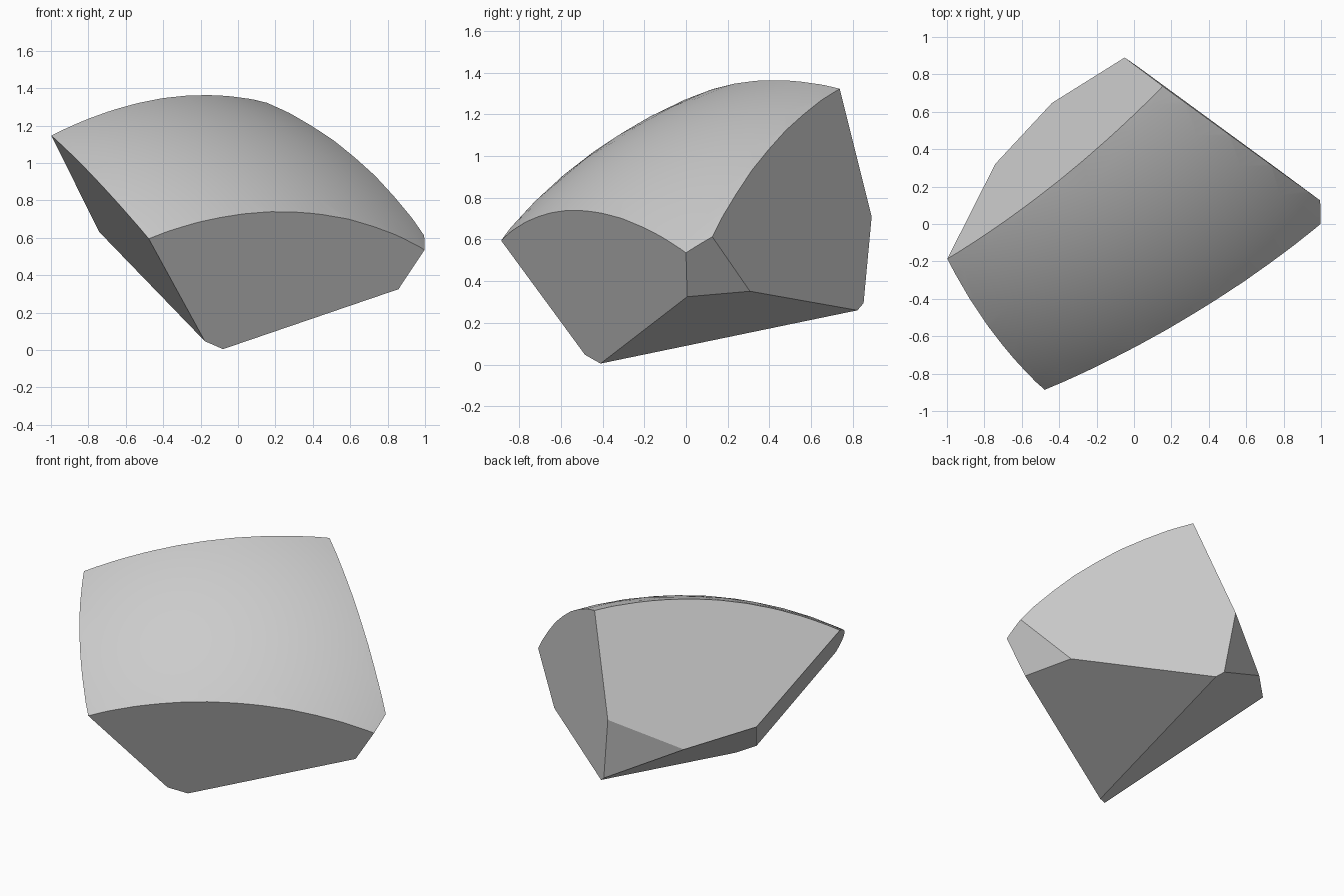
import bpy, bmesh
from mathutils import Matrix, Vector

if "Cube" in bpy.data.objects:
    bpy.data.objects.remove(bpy.data.objects["Cube"], do_unlink=True)

grey = bpy.data.materials.new("stone grey")
grey.use_nodes = True
grey.diffuse_color = (0.6, 0.6, 0.6, 1)
grey.node_tree.nodes["Principled BSDF"].inputs["Base Color"].default_value = grey.diffuse_color

# Corners of the shard, named by where they sit
west, south = Vector((-1, -.19, 1.15)), Vector((-.48, -.89, .6))
east, east_top = Vector((1, 0, .54)), Vector((.99, .13, .61))
north_top, north = Vector((.15, .74, 1.31)), Vector((-.05, .89, .71))
east_low, east_back = Vector((.86, 0, .325)), Vector((.745, .31, .345))
back_low, back_tip = Vector((.047, .82, .26)), Vector((.006, .85, .29))
back_left, west_low = Vector((-.45, .64, .52)), Vector((-.74, .32, .63))
foot, foot_left = Vector((-.08, -.41, .005)), Vector((-.18, -.48, .05))

# Each break is a flat plane through three corners
breaks = {
    "front": (south, east, foot),
    "left": (west, south, foot_left),
    "back_left": (west, north_top, north),
    "back_right": (east_top, north_top, north),
    "right": (east_low, east_back, east),
    "bottom": (foot, east_low, back_low),
    "under_left": (foot, back_low, west_low),
    "back_chip": (north, back_left, back_tip),
}

# Big ball, trimmed by the breaks: its remaining skin is the domed top
bm = bmesh.new()
bmesh.ops.create_icosphere(bm, subdivisions=5, radius=2.367,
                           matrix=Matrix.Translation((-.63, .94, -.9)))
inside = Vector((0, 0, .7))
for a, b, c in breaks.values():
    normal = (b - a).cross(c - a).normalized()
    if normal.dot(inside - a) > 0:
        normal.negate()
    cut = bmesh.ops.bisect_plane(bm, geom=bm.verts[:] + bm.edges[:] + bm.faces[:],
                                 plane_co=a, plane_no=normal, clear_outer=True)
    rim = [e for e in cut["geom_cut"] if isinstance(e, bmesh.types.BMEdge)]
    bmesh.ops.contextual_create(bm, geom=rim)
bmesh.ops.recalc_face_normals(bm, faces=bm.faces[:])

mesh = bpy.data.meshes.new("domed_shard")
bm.to_mesh(mesh)
bm.free()
mesh.materials.append(grey)
shard = bpy.data.objects.new("domed_shard", mesh)
bpy.context.collection.objects.link(shard)

# Smooth dome, crisp breaks
bpy.ops.object.select_all(action="DESELECT")
shard.select_set(True)
bpy.context.view_layer.objects.active = shard
bpy.ops.object.shade_smooth_by_angle(angle=.3)
